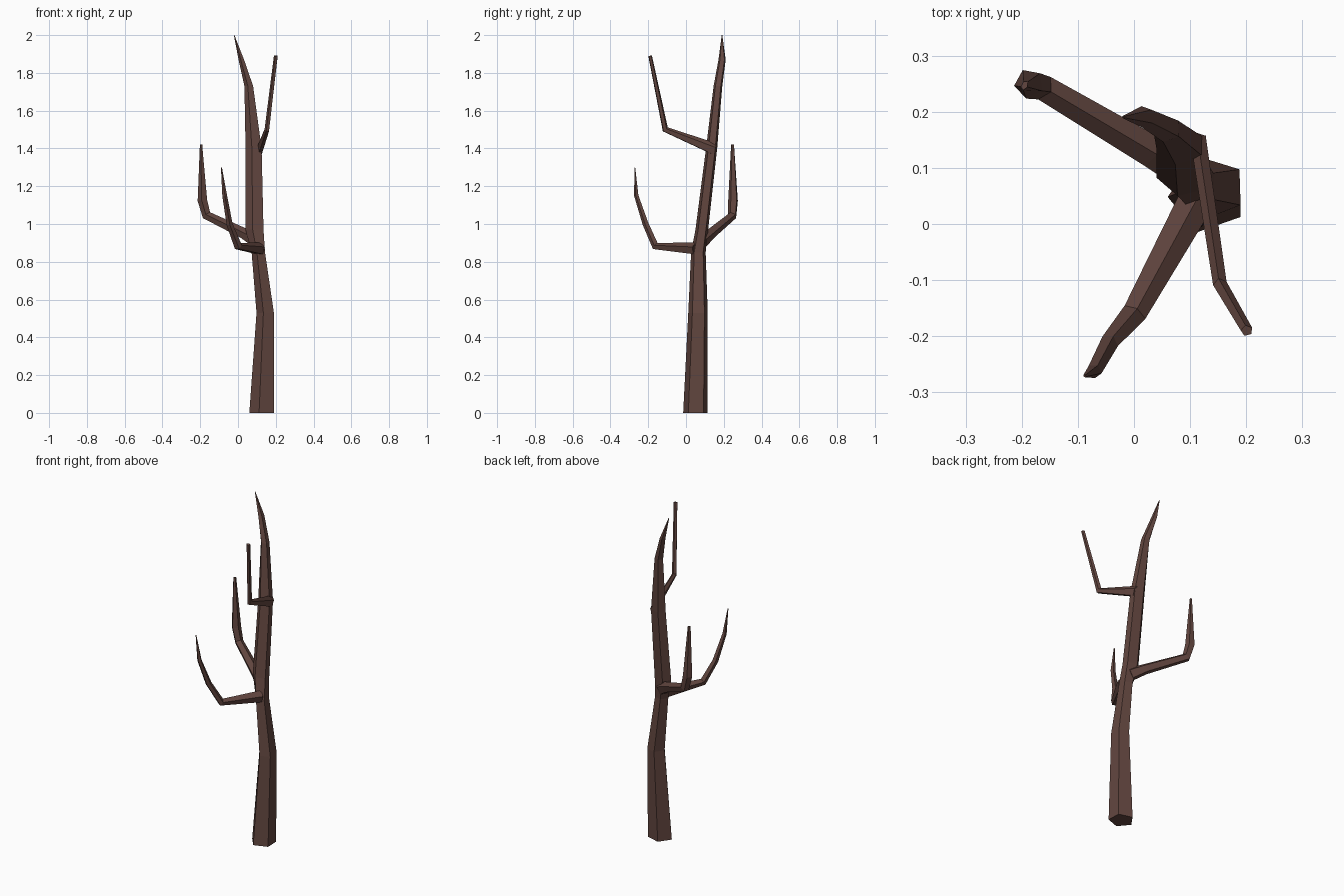
import bpy, bmesh, math
from mathutils import Vector

if "Cube" in bpy.data.objects:
    bpy.data.objects.remove(bpy.data.objects["Cube"])

bark = bpy.data.materials.new("dark_bark")
bark.diffuse_color = (0.122, 0.061, 0.050, 1)
bark.use_nodes = True
bark.node_tree.nodes["Principled BSDF"].inputs["Base Color"].default_value = bark.diffuse_color


def loft(name, rings):
    """Skin a list of equal-sized point rings, with flat end caps."""
    bm = bmesh.new()
    loops = [[bm.verts.new(p) for p in ring] for ring in rings]
    n = len(loops[0])
    for a, b in zip(loops, loops[1:]):
        for i in range(n):
            j = (i + 1) % n
            bm.faces.new((a[i], a[j], b[j], b[i]))
    bm.faces.new(loops[0][::-1])
    bm.faces.new(loops[-1])
    bmesh.ops.recalc_face_normals(bm, faces=bm.faces)
    me = bpy.data.meshes.new(name)
    bm.to_mesh(me)
    bm.free()
    me.materials.append(bark)
    ob = bpy.data.objects.new(name, me)
    bpy.context.collection.objects.link(ob)
    return ob


def box_ring(x0, x1, y0, y1, z, sides=5, phase=38):
    """Horizontal polygon stretched to fill the given bounds."""
    ang = [math.radians(phase + 360 * i / sides) for i in range(sides)]
    cs, sn = [math.cos(a) for a in ang], [math.sin(a) for a in ang]

    def fit(v, vals, lo, hi):
        return lo + (hi - lo) * (v - min(vals)) / (max(vals) - min(vals))
    return [Vector((fit(c, cs, x0, x1), fit(s, sn, y0, y1), z))
            for c, s in zip(cs, sn)]


def limb(name, path, sides=5):
    """Sweep along (x, y, z, side half-width, vertical half-thickness)."""
    pts = [Vector(p[:3]) for p in path]
    heading = pts[-1] - pts[0]
    side = Vector((heading.y, -heading.x, 0)).normalized()
    rings = []
    for i, p in enumerate(path):
        d_in = (pts[i] - pts[max(i - 1, 0)]).normalized()
        d_out = (pts[min(i + 1, len(pts) - 1)] - pts[i]).normalized()
        tangent = (d_in + d_out).normalized()
        up = side.cross(tangent).normalized()
        ring = []
        for k in range(sides):
            a = 2 * math.pi * k / sides + math.pi / 2
            ring.append(pts[i] + side * math.cos(a) * p[3] + up * math.sin(a) * p[4])
        rings.append(ring)
    return loft(name, rings)


# Leaning trunk, hooked towards its tip
loft("trunk", [box_ring(*r) for r in (
    (0.060, 0.190, -0.015, 0.115, 0.00),
    (0.098, 0.190, 0.012, 0.115, 0.53),
    (0.072, 0.143, 0.027, 0.104, 0.85),
    (0.040, 0.135, 0.050, 0.117, 0.97),
    (0.040, 0.125, 0.106, 0.165, 1.40),
    (0.034, 0.080, 0.146, 0.192, 1.73),
    (0.003, 0.032, 0.172, 0.210, 1.87),
    (-0.022, -0.019, 0.189, 0.192, 2.00))])

# Branch reaching to the back left, turning upright
limb("back_branch", (
    (0.100, 0.085, 0.910, 0.032, 0.040),
    (0.030, 0.130, 0.950, 0.030, 0.030),
    (-0.165, 0.245, 1.045, 0.024, 0.026),
    (-0.187, 0.250, 1.125, 0.027, 0.027),
    (-0.195, 0.247, 1.420, 0.009, 0.006)))

# Branch reaching to the front left, curving upwards
limb("front_branch", (
    (0.115, 0.050, 0.868, 0.034, 0.034),
    (0.000, -0.160, 0.882, 0.023, 0.021),
    (-0.045, -0.213, 1.000, 0.017, 0.017),
    (-0.071, -0.262, 1.150, 0.014, 0.012),
    (-0.088, -0.271, 1.300, 0.003, 0.002)))

# Slim upper branch on the right
limb("upper_branch", (
    (0.115, 0.150, 1.395, 0.015, 0.034),
    (0.154, -0.110, 1.500, 0.013, 0.018),
    (0.201, -0.190, 1.890, 0.011, 0.010)))
